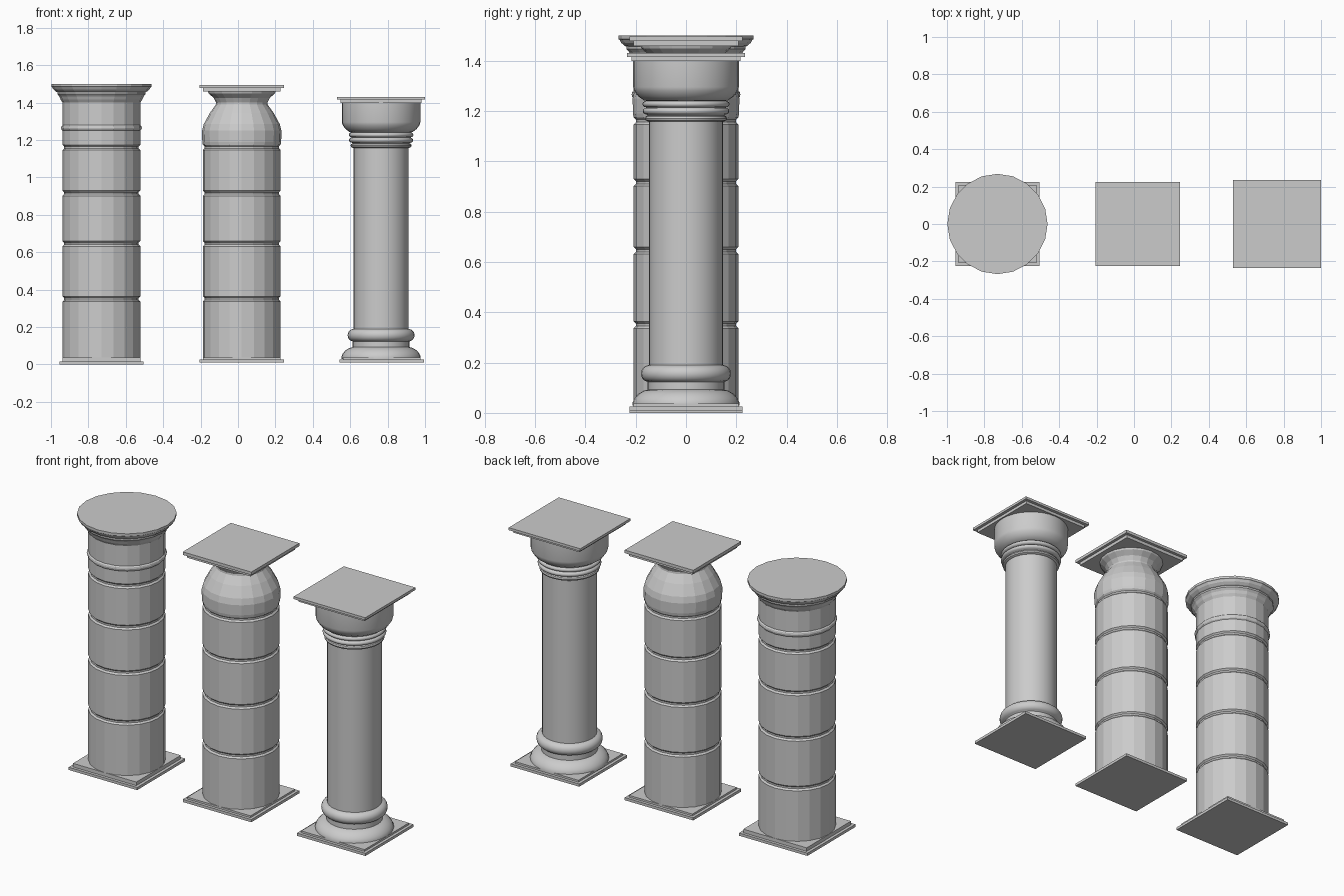
import bpy, bmesh, math

if "Cube" in bpy.data.objects:
    bpy.data.objects.remove(bpy.data.objects["Cube"])


def finish(bm, name, loc):
    bmesh.ops.recalc_face_normals(bm, faces=bm.faces)
    mesh = bpy.data.meshes.new(name)
    bm.to_mesh(mesh)
    bm.free()
    ob = bpy.data.objects.new(name, mesh)
    bpy.context.collection.objects.link(ob)
    ob.location = loc
    return ob


def slab(name, x, half, z0, z1):
    bm = bmesh.new()
    bmesh.ops.create_cube(bm, size=1)
    for v in bm.verts:
        v.co.x *= 2 * half
        v.co.y *= 2 * half
        v.co.z *= z1 - z0
    return finish(bm, name, (x, 0, (z0 + z1) / 2))


def lathe(name, x, profile, sides, smooth=False):
    """Revolve (radius, z) points into a capped solid."""
    bm = bmesh.new()
    rings = [[bm.verts.new((r * math.cos(2 * math.pi * i / sides),
                            r * math.sin(2 * math.pi * i / sides), z))
              for i in range(sides)] for r, z in profile]
    for a, b in zip(rings, rings[1:]):
        for i in range(sides):
            j = (i + 1) % sides
            bm.faces.new((a[i], a[j], b[j], b[i]))
    bm.faces.new(rings[0])
    bm.faces.new(rings[-1])
    ob = finish(bm, name, (x, 0, 0))
    if smooth:
        bpy.ops.object.select_all(action='DESELECT')
        ob.select_set(True)
        bpy.context.view_layer.objects.active = ob
        bpy.ops.object.shade_smooth_by_angle(angle=math.radians(35))
    return ob


def drum_shaft(z0, r=0.208, joints=(0.35, 0.645, 0.915, 1.16)):
    """Shaft profile of stacked drums with a shallow groove at each joint."""
    pts = [(r, z0)]
    for z in joints:
        pts += [(r, z - 0.014), (r - 0.009, z - 0.005),
                (r - 0.009, z + 0.005), (r, z + 0.014)]
    return pts


def arc(cr, cz, rr, rz, a0, a1, n=6):
    """Points of an elliptical moulding, angles in degrees."""
    angs = [math.radians(a0 + (a1 - a0) * i / n) for i in range(n + 1)]
    return [(cr + rr * math.cos(a), cz + rz * math.sin(a)) for a in angs]


# Stepped plinths
X1, X2, X3 = -0.73, 0.02, 0.765
for label, x, z in (("left", X1, 0.0), ("middle", X2, 0.01), ("right", X3 + 0.004, 0.01)):
    slab(label + "_plinth_lower", x, 0.225, z, z + 0.016)
    slab(label + "_plinth_upper", x, 0.208, z + 0.016, 0.037)

# Left column: drums, neck ring, round flared capital
lathe("left_column", X1, drum_shaft(0.03) + [
    (0.208, 1.25), (0.214, 1.256), (0.216, 1.265), (0.214, 1.274), (0.208, 1.28),
    (0.208, 1.40), (0.218, 1.415), (0.225, 1.432), (0.236, 1.445), (0.236, 1.455),
    (0.243, 1.458), (0.257, 1.470), (0.264, 1.482), (0.268, 1.485), (0.268, 1.50)], 20)

# Middle column: drums, rounded shoulder, pinched neck, square cap
lathe("middle_column", X2, drum_shaft(0.03) + [
    (0.211, 1.19), (0.212, 1.25), (0.203, 1.285), (0.17, 1.345), (0.138, 1.39),
    (0.137, 1.40), (0.15, 1.425), (0.177, 1.448), (0.181, 1.46)], 20)
slab("middle_cap_lower", X2, 0.208, 1.458, 1.477)
slab("middle_cap_upper", X2, 0.225, 1.477, 1.495)

# Right column: moulded base, plain shaft, ringed bell capital
lathe("right_column", X3, [(0.212, 0.03), (0.212, 0.042)]
      + [(0.205, 0.058), (0.19, 0.075), (0.168, 0.088), (0.152, 0.092), (0.152, 0.122)]
      + arc(0.148, 0.156, 0.031, 0.033, -80, 80, 8)
      + [(0.147, 0.19), (0.147, 1.157)]
      + arc(0.15, 1.17, 0.013, 0.012, -80, 80, 4)
      + arc(0.155, 1.199, 0.017, 0.014, -85, 85, 6)
      + arc(0.157, 1.227, 0.016, 0.013, -85, 85, 6)
      + [(0.168, 1.242), (0.19, 1.258), (0.206, 1.28), (0.21, 1.295), (0.21, 1.40)],
      32, smooth=True)
slab("right_cap_lower", X3, 0.217, 1.398, 1.415)
slab("right_cap_upper", X3, 0.235, 1.415, 1.43)
